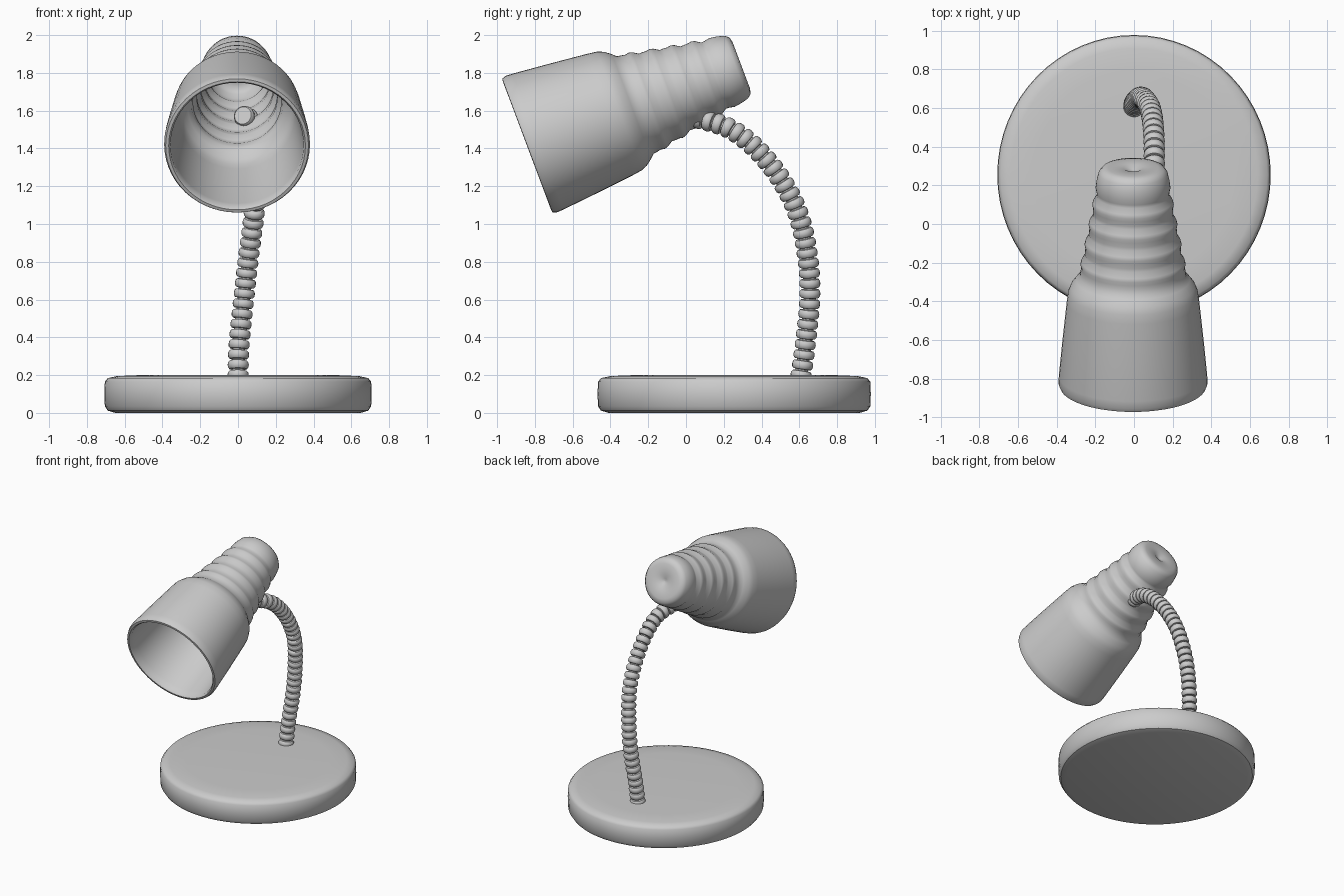
import bpy, bmesh, math
from mathutils import Vector, Matrix

if "Cube" in bpy.data.objects:
    bpy.data.objects.remove(bpy.data.objects["Cube"])


def loft(name, rings, cap_start=False, cap_end=False, angle=40):
    """Skin a list of vertex rings into a smooth mesh object."""
    bm = bmesh.new()
    loops = [[bm.verts.new(p) for p in ring] for ring in rings]
    n = len(loops[0])
    for a, b in zip(loops, loops[1:]):
        for i in range(n):
            j = (i + 1) % n
            bm.faces.new((a[i], a[j], b[j], b[i]))
    if cap_start:
        bm.faces.new(loops[0][::-1])
    if cap_end:
        bm.faces.new(loops[-1])
    bmesh.ops.recalc_face_normals(bm, faces=bm.faces[:])
    mesh = bpy.data.meshes.new(name)
    bm.to_mesh(mesh)
    bm.free()
    ob = bpy.data.objects.new(name, mesh)
    bpy.context.collection.objects.link(ob)
    bpy.ops.object.select_all(action='DESELECT')
    ob.select_set(True)
    bpy.context.view_layer.objects.active = ob
    bpy.ops.object.shade_smooth_by_angle(angle=math.radians(angle))
    return ob


def circle(r, h, n):
    return [Vector((r * math.cos(2 * math.pi * i / n),
                    r * math.sin(2 * math.pi * i / n), h)) for i in range(n)]


def lathe(name, profile, n, **kw):
    return loft(name, [circle(r, h, n) for r, h in profile], **kw)


def catmull(points, steps):
    """Smooth a short list of control points."""
    p = [Vector(q) for q in points]
    p = [2 * p[0] - p[1]] + p + [2 * p[-1] - p[-2]]
    out = []
    for a, b, c, d in zip(p, p[1:], p[2:], p[3:]):
        for k in range(steps):
            t = k / steps
            out.append(0.5 * (2 * b + (c - a) * t + (2 * a - 5 * b + 4 * c - d) * t * t
                              + (3 * b - a - 3 * c + d) * t ** 3))
    return out + [p[-2]]


# Base: rounded heavy disc
base = lathe("base", [(0.65, 0.0), (0.69, 0.012), (0.705, 0.035), (0.708, 0.1),
                      (0.705, 0.165), (0.69, 0.184), (0.64, 0.195), (0.52, 0.2)],
             64, cap_start=True, cap_end=True)
base.location = (0, 0.255, 0)
base.scale.y = 1.022

# Neck: ribbed flexible tube swept along a bent path
path = catmull([(0.0, 0.605, 0.17), (0.005, 0.63, 0.35), (0.03, 0.655, 0.6),
                (0.055, 0.645, 0.82), (0.085, 0.595, 1.05), (0.10, 0.50, 1.24),
                (0.105, 0.37, 1.40), (0.10, 0.24, 1.50), (0.07, 0.12, 1.545),
                (0.025, 0.0, 1.575)], 20)
dist = [0.0]
for a, b in zip(path, path[1:]):
    dist.append(dist[-1] + (b - a).length)
ribs = round(dist[-1] / 0.054)
rib_shape = [(0.0, 0.034), (0.12, 0.034), (0.16, 0.047), (0.32, 0.054),
             (0.56, 0.056), (0.80, 0.054), (0.96, 0.047)]
rings, seg = [], 0
for k in range(ribs):
    for f, r in rib_shape:
        s = dist[-1] * (k + f) / ribs
        while seg < len(dist) - 2 and dist[seg + 1] < s:
            seg += 1
        t = (s - dist[seg]) / (dist[seg + 1] - dist[seg])
        p = path[seg].lerp(path[seg + 1], t)
        tan = (path[min(seg + 2, len(path) - 1)] - path[max(seg - 1, 0)]).normalized()
        u = tan.cross(Vector((0, tan.z, -tan.y))).normalized()
        v = tan.cross(u)
        rings.append([p + u * c.x + v * c.y for c in circle(r, 0, 20)])
loft("flexible_neck", rings, cap_start=True, cap_end=True)

# Shade: bell with stepped ridges, lathed as one closed wall (outside, rim, inside)
outer = [(0.0, 1.188), (0.02, 1.192), (0.05, 1.207), (0.13, 1.21), (0.16, 1.203),
         (0.178, 1.18), (0.188, 1.14), (0.194, 1.10)]
for r, t in [(0.194, 1.06), (0.213, 0.95), (0.234, 0.84), (0.255, 0.73)]:
    outer += [(r - 0.006, t + 0.012), (r - 0.007, t - 0.006),
              (r + 0.012, t - 0.036), (r + 0.017, t - 0.055), (r + 0.013, t - 0.075)]
outer += [(0.272, 0.635), (0.276, 0.61), (0.295, 0.59), (0.322, 0.555),
          (0.336, 0.52), (0.343, 0.47), (0.366, 0.25), (0.384, 0.06), (0.386, 0.02)]
rim = [(0.378, 0.0), (0.362, -0.002), (0.352, 0.01)]
inner = [(max(r - 0.035, 0.0), t - 0.025 if t > 1.13 else t) for r, t in outer[2:-1]]
inner = [(0.0, inner[0][1])] + inner
profile = [(max(r, 0.0005), t) for r, t in outer + rim + inner[::-1]]
shade = lathe("lamp_shade", profile, 56, cap_start=True, cap_end=True)
tilt = math.radians(20.6)
axis = Vector((0, math.cos(tilt), math.sin(tilt)))
up = Vector((0, -math.sin(tilt), math.cos(tilt)))
side = up.cross(axis)
m = Matrix((side, up, axis)).transposed().to_4x4()
m.translation = (-0.005, -0.84, 1.415)
shade.matrix_world = m
